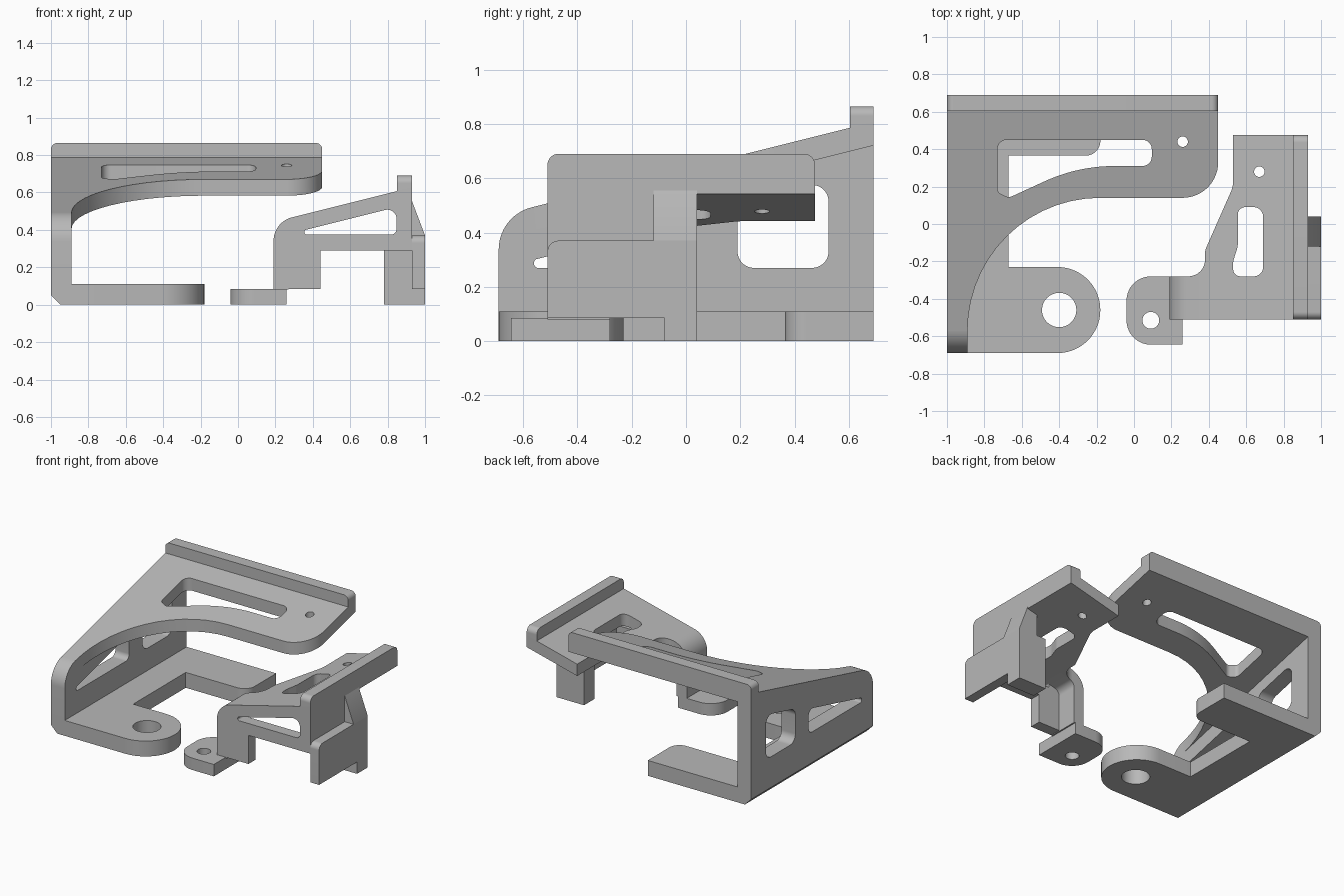
import bpy, bmesh, math
from mathutils import Vector

cube = bpy.data.objects.get("Cube")
if cube:
    bpy.data.objects.remove(cube, do_unlink=True)

grey = bpy.data.materials.new("plain_grey")
grey.use_nodes = True
GREY = (0.48, 0.48, 0.48, 1)
grey.diffuse_color = GREY
grey.node_tree.nodes["Principled BSDF"].inputs["Base Color"].default_value = GREY


def rounded(corners, steps=14):
    """Turn (u, v) or (u, v, radius) corners into a point list with fillets."""
    pts = []
    for i, c in enumerate(corners):
        p = Vector(c[:2])
        if len(c) == 2:
            pts.append(p)
            continue
        a = (Vector(corners[i - 1][:2]) - p).normalized()
        b = (Vector(corners[(i + 1) % len(corners)][:2]) - p).normalized()
        half = a.angle(b) / 2
        centre = p + (a + b).normalized() * c[2] / math.sin(half)
        start = p + a * c[2] / math.tan(half) - centre
        end = p + b * c[2] / math.tan(half) - centre
        turn = start.angle_signed(end)
        for k in range(steps + 1):
            t = -turn * k / steps
            pts.append(centre + Vector((start.x * math.cos(t) - start.y * math.sin(t),
                                        start.x * math.sin(t) + start.y * math.cos(t))))
    return pts


def circle(u, v, r, n=32):
    return [Vector((u + r * math.cos(2 * math.pi * k / n),
                    v + r * math.sin(2 * math.pi * k / n))) for k in range(n)]


AXES = {"x": lambda u, v, w: (w, u, v),
        "y": lambda u, v, w: (u, w, v),
        "z": lambda u, v, w: (u, v, w)}


def prism(name, axis, lo, hi, corners, holes=(), lift=None):
    """Extrude a filleted outline with holes along an axis; lift slopes it."""
    curve = bpy.data.curves.new(name, "CURVE")
    curve.dimensions = "2D"
    curve.fill_mode = "BOTH"
    curve.extrude = (hi - lo) / 2
    for loop in [rounded(corners), *holes]:
        spline = curve.splines.new("POLY")
        spline.points.add(len(loop) - 1)
        for sp, p in zip(spline.points, loop):
            sp.co = (p.x, p.y, 0, 1)
        spline.use_cyclic_u = True
    temp = bpy.data.objects.new(name + "_outline", curve)
    bm = bmesh.new()
    bm.from_mesh(temp.to_mesh())
    temp.to_mesh_clear()
    bpy.data.objects.remove(temp)
    bpy.data.curves.remove(curve)

    for v in bm.verts:
        u, s, w = v.co
        v.co = AXES[axis](u, s, w + (lo + hi) / 2)
        if lift:
            v.co.z += lift(v.co)
    bmesh.ops.remove_doubles(bm, verts=bm.verts, dist=0.0001)
    bmesh.ops.recalc_face_normals(bm, faces=bm.faces)
    mesh = bpy.data.meshes.new(name)
    bm.to_mesh(mesh)
    bm.free()
    mesh.materials.append(grey)
    ob = bpy.data.objects.new(name, mesh)
    bpy.context.collection.objects.link(ob)
    bpy.ops.object.select_all(action="DESELECT")
    ob.select_set(True)
    bpy.context.view_layer.objects.active = ob
    bpy.ops.object.shade_smooth_by_angle(angle=math.radians(30))
    return ob


def box(name, x0, x1, y0, y1, z0, z1):
    return prism(name, "z", z0, z1, [(x0, y0), (x1, y0), (x1, y1), (x0, y1)])


# Large bracket: floor with a rounded lug and a rear arm
prism("large_floor", "z", 0, 0.11,
      [(-0.95, -0.69), (-0.18, -0.69, 0.229), (-0.18, -0.23, 0.229), (-0.67, -0.23),
       (-0.67, 0.365), (-0.18, 0.365, 0.08), (-0.18, 0.69), (-0.95, 0.69)],
      [circle(-0.4, -0.46, 0.092)])

# Large bracket: side wall with two windows and a bevelled sill
square_window = rounded([(0.19, 0.27, 0.06), (0.525, 0.27, 0.06),
                         (0.525, 0.592, 0.06), (0.19, 0.508, 0.06)])
wedge_window = rounded([(-0.56, 0.27, 0.015), (0.04, 0.27, 0.04),
                        (0.04, 0.45, 0.04), (-0.56, 0.3, 0.015)])
prism("large_side_wall", "x", -1, -0.89,
      [(-0.69, 0.05), (0.69, 0.05), (0.69, 0.807), (-0.69, 0.4625, 0.16)],
      [square_window, wedge_window])
prism("large_sill", "y", -0.69, 0.69,
      [(-1, 0.05), (-0.95, 0), (-0.89, 0), (-0.89, 0.05)])

# Large bracket: sloping top plate with a curved slot
slot = rounded([(-0.73, 0.45, 0.05), (0.095, 0.45, 0.05), (0.095, 0.31, 0.05),
                (-0.3, 0.31, 0.9), (-0.67, 0.14, 0.04), (-0.73, 0.17, 0.03)])
prism("large_top_plate", "z", -0.087, 0,
      [(-1, -0.571), (-0.89, -0.571), (-0.89, 0.14, 0.71), (0.45, 0.14, 0.19),
       (0.45, 0.69), (-1, 0.69)],
      [slot, circle(0.26, 0.44, 0.028)],
      lambda co: 0.635 + 0.25 * co.y)
prism("large_rear_lip", "y", 0.605, 0.69,
      [(-1, 0.75), (0.45, 0.75), (0.45, 0.865, 0.035), (-1, 0.865, 0.035)])

# Small bracket: foot and bent left leg
prism("small_foot", "z", 0, 0.085,
      [(-0.04, -0.645, 0.13), (0.26, -0.645), (0.26, -0.28), (-0.04, -0.28, 0.13)],
      [circle(0.09, -0.515, 0.045)])
prism("small_bent_leg", "y", -0.51, -0.28,
      [(0.19, 0.08), (0.27, 0.08), (0.27, 0.3775, 0.05), (0.4, 0.41),
       (0.4, 0.495), (0.19, 0.4425, 0.13)])

# Small bracket: front wall with a wedge window
front_window = rounded([(0.355, 0.375, 0.012), (0.848, 0.375, 0.03),
                        (0.848, 0.522, 0.05), (0.355, 0.399, 0.012)])
prism("small_front_wall", "y", -0.51, -0.43,
      [(0.19, 0.085), (0.44, 0.085), (0.44, 0.29), (0.93, 0.29), (0.93, 0.627),
       (0.19, 0.4425, 0.13)],
      [front_window])

# Small bracket: sloping top plate with a slot and a pin hole
small_slot = rounded([(0.555, 0.09, 0.04), (0.69, 0.09, 0.05), (0.69, -0.28, 0.05),
                      (0.53, -0.28, 0.04), (0.53, -0.2, 0.1), (0.555, -0.12, 0.1)])
prism("small_top_plate", "z", -0.085, 0,
      [(0.29, -0.51), (0.93, -0.51), (0.93, 0.475), (0.53, 0.475), (0.53, 0.2, 0.15),
       (0.38, -0.14, 0.08), (0.38, -0.28, 0.09), (0.29, -0.28)],
      [small_slot, circle(0.67, 0.28, 0.028)],
      lambda co: 0.395 + 0.25 * co.x)
prism("small_side_lip", "x", 0.85, 0.93,
      [(-0.51, 0.56), (0.475, 0.56), (0.475, 0.69, 0.04), (-0.51, 0.69, 0.04)])

# Small bracket: side wall, outer plate, gusset and rear leg
box("small_side_wall", 0.85, 0.93, -0.51, 0.04, 0.29, 0.6)
prism("small_outer_plate", "x", 0.93, 1,
      [(-0.51, 0.085), (0.04, 0.085), (0.04, 0.37), (-0.51, 0.37, 0.04)])
prism("small_gusset", "y", -0.12, 0.04, [(0.93, 0.36), (1, 0.36), (1, 0.37), (0.93, 0.555)])
box("small_rear_leg", 0.78, 1, -0.08, 0.04, 0, 0.37)
